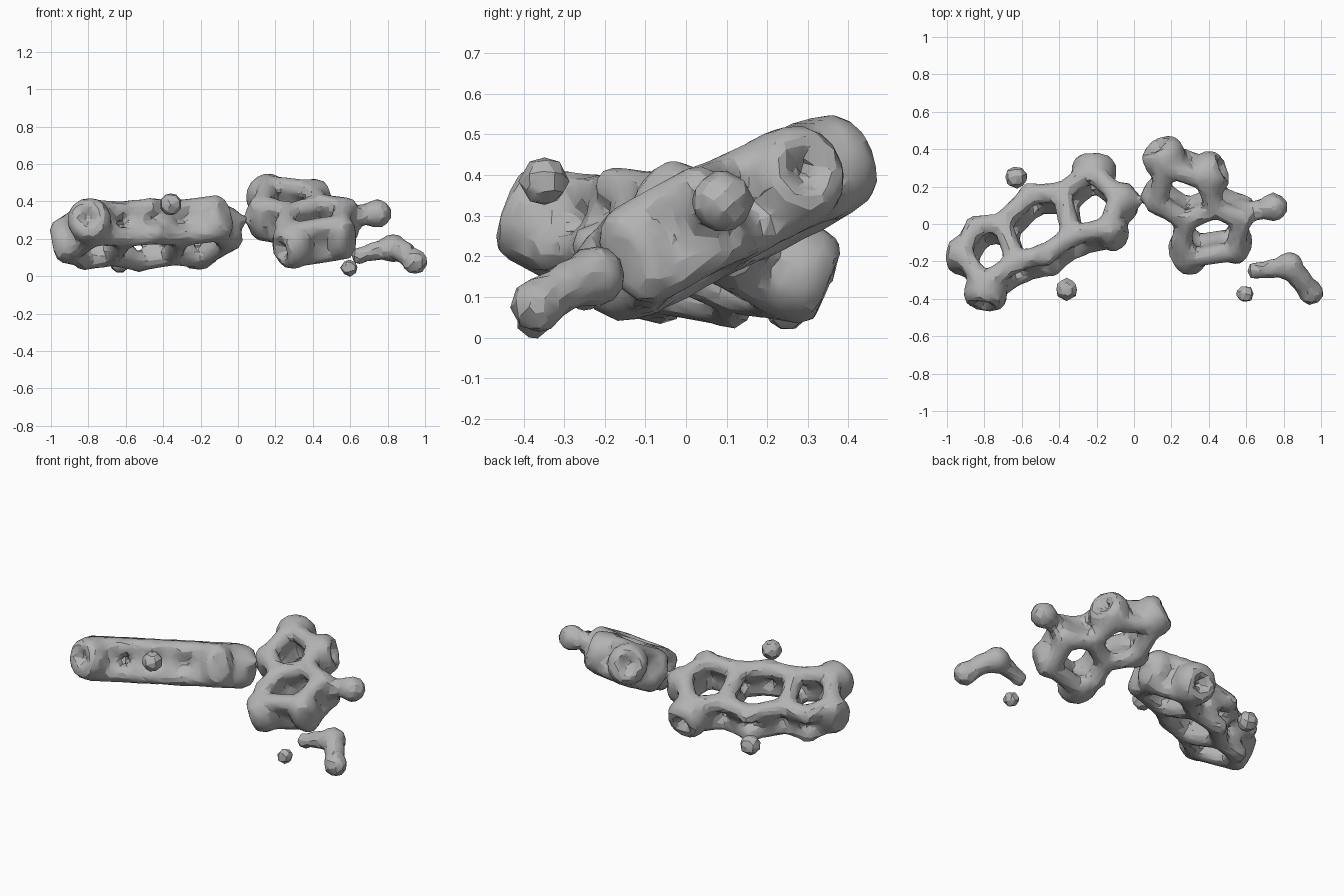
import bpy, bmesh
from math import sin, cos, tau
from mathutils import Vector, Matrix

cube = bpy.data.objects.get("Cube")
if cube:
    bpy.data.objects.remove(cube, do_unlink=True)

grey = bpy.data.materials.new("plain grey")
grey.use_nodes = True
colour = (0.45, 0.45, 0.45, 1)
grey.diffuse_color = colour
grey.node_tree.nodes["Principled BSDF"].inputs["Base Color"].default_value = colour


def ball(bm, p, r, flat=1.0, axis=Vector((0, 0, 1))):
    """Ball, optionally flattened or stretched along an axis."""
    turn = axis.to_track_quat('Z', 'Y').to_matrix().to_4x4()
    bmesh.ops.create_icosphere(bm, subdivisions=2, radius=r, matrix=Matrix.Translation(p)
                               @ turn @ Matrix.Diagonal((1, 1, flat, 1)))


def rod(bm, p, q, r1, r2):
    d = q - p
    turn = d.to_track_quat('Z', 'Y').to_matrix().to_4x4()
    bmesh.ops.create_cone(bm, cap_ends=True, segments=12, radius1=r1, radius2=r2,
                          depth=d.length, matrix=Matrix.Translation((p + q) / 2) @ turn)


def pierced_ball(bm, p, n, out, r):
    """Rounded corner lump with a small hole facing outwards."""
    side = n.cross(out)
    for i in range(12):
        t = i * tau / 12
        c = p + side * cos(t) * (r - 0.05) + n * sin(t) * 0.077 + out * r * 0.2
        ball(bm, c, 0.052, r * 0.65 / 0.052, out)


def finish(name, bm, voxel):
    """Fuse the pieces into one lumpy faceted skin."""
    mesh = bpy.data.meshes.new(name)
    bm.to_mesh(mesh)
    bm.free()
    mesh.materials.append(grey)
    ob = bpy.data.objects.new(name, mesh)
    bpy.context.collection.objects.link(ob)
    bpy.ops.object.select_all(action='DESELECT')
    ob.select_set(True)
    bpy.context.view_layer.objects.active = ob
    fuse = ob.modifiers.new("fuse", 'REMESH')
    fuse.mode = 'VOXEL'
    fuse.voxel_size = voxel
    relax = ob.modifiers.new("relax", 'SMOOTH')
    relax.factor, relax.iterations = 0.4, 1
    facets = ob.modifiers.new("facets", 'DECIMATE')
    facets.ratio = 0.3
    for m in list(ob.modifiers):
        bpy.ops.object.modifier_apply(modifier=m.name)
    bpy.ops.object.shade_smooth_by_angle(angle=0.4)


def ring_sheet(plane, nodes, links, tube=0.054, gap=0.078):
    """Double layer of tubes on a tilted plane; big nodes become pierced balls."""
    z0, a, b = plane
    n = Vector((-a, -b, 1)).normalized()
    bm = bmesh.new()
    pos = {k: Vector((x, y, z0 + a * x + b * y)) for k, (x, y, r) in nodes.items()}
    for k, (x, y, r) in nodes.items():
        if r > 0.08:
            near = [pos[e.replace(k, "")] for e in links if k in e]
            out = (pos[k] - sum(near, Vector()) / len(near)).normalized()
            pierced_ball(bm, pos[k], n, out, r)
        else:
            for s in (-1, 1):
                ball(bm, pos[k] + n * s * gap, r, 0.056 / r, n)
    for k, m in links:
        for s in (-1, 1):
            rod(bm, pos[k] + n * s * gap, pos[m] + n * s * gap, tube, tube)
        for t in (0.4, 0.6):
            p = pos[k].lerp(pos[m], t)
            rod(bm, p - n * gap, p + n * gap, tube * 0.75, tube * 0.75)
    return bm, pos


def strand(bm, points):
    for p, r in points:
        ball(bm, Vector(p), r)
    for (p, r), (q, s) in zip(points, points[1:]):
        rod(bm, Vector(p), Vector(q), r * 0.85, s * 0.85)


# Three fused rings on the right-hand half
nodes = {"A": (-.91, -.175, .1), "B": (-.83, -.04, .065), "C": (-.69, -.02, .065),
         "D": (-.62, -.23, .07), "E": (-.79, -.35, .12), "F": (-.54, .13, .07),
         "G": (-.37, .14, .065), "H": (-.32, -.09, .07), "I": (-.46, -.19, .07),
         "J": (-.215, .26, .125), "K": (-.07, .12, .1), "L": (-.12, -.045, .09)}
bm, pos = ring_sheet((.315, .21, -.40), nodes,
                     ["AB", "BC", "CD", "DE", "EA", "CF", "FG", "GH", "HI", "ID",
                      "GJ", "JK", "KL", "LH"])
strand(bm, [((-.02, .12, .29), .06), ((.02, .13, .30), .03), ((.04, .135, .31), .022)])
finish("triple_ring", bm, 0.024)

# Two fused rings with a side arm
nodes = {"a": (.17, .345, .12), "b": (.39, .265, .12), "c": (.44, .12, .065),
         "d": (.28, .05, .065), "e": (.135, .15, .09), "f": (.26, -.06, .065),
         "g": (.305, -.145, .12), "h": (.545, -.11, .09), "i": (.575, .06, .07)}
bm, pos = ring_sheet((.222, .08, .53), nodes,
                     ["ab", "bc", "cd", "de", "ea", "df", "fg", "gh", "hi", "ic"])
strand(bm, [(pos["i"], .075), ((.67, .075, .33), .06), ((.745, .09, .335), .08)])
strand(bm, [((.1, .14, .30), .06), ((.07, .135, .30), .035), ((.04, .135, .31), .022)])
finish("double_ring", bm, 0.024)

# Loose short strand
bm = bmesh.new()
strand(bm, [((.65, -.25, .11), .05), ((.73, -.24, .135), .056), ((.83, -.225, .15), .08),
            ((.885, -.29, .13), .065), ((.945, -.365, .08), .072)])
finish("loose_strand", bm, 0.024)

# Loose droplets
for name, p, r in (("front_droplet", (-.36, -.35, .385), .064),
                   ("back_droplet", (-.63, .25, .078), .064),
                   ("small_droplet", (.595, -.375, .045), .05)):
    bm = bmesh.new()
    ball(bm, Vector(p), r)
    finish(name, bm, 0.024)
